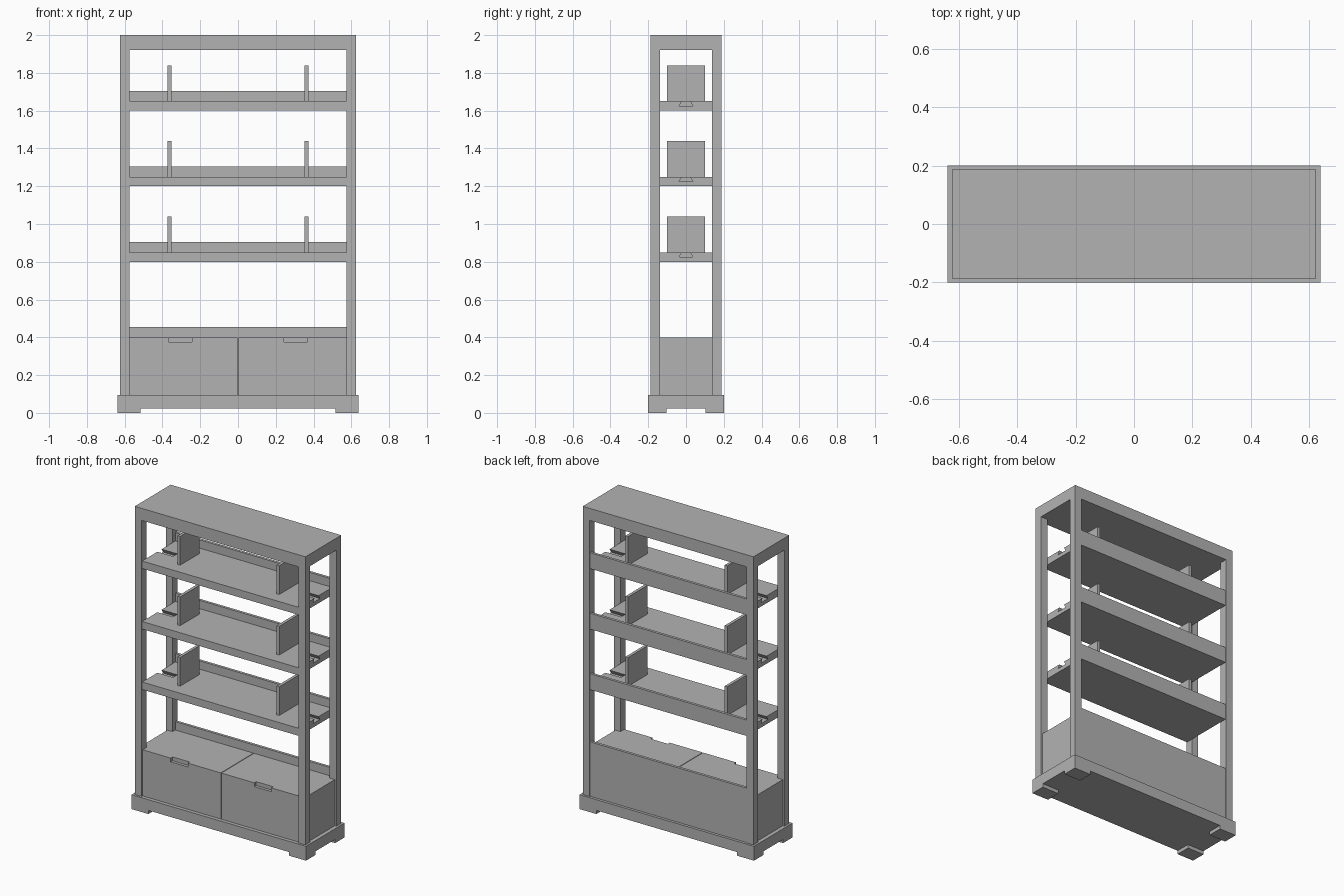
import bpy, bmesh

if "Cube" in bpy.data.objects:
    bpy.data.objects.remove(bpy.data.objects["Cube"])

HX, HY = 0.624, 0.187      # outer half size of the frame
IX, IY = 0.574, 0.137      # inner faces of the posts

grey = bpy.data.materials.new("dark_grey")
grey.diffuse_color = (0.45, 0.45, 0.45, 1)
grey.use_nodes = True
grey.node_tree.nodes["Principled BSDF"].inputs["Base Color"].default_value = grey.diffuse_color


def finish(name, bm):
    bmesh.ops.recalc_face_normals(bm, faces=bm.faces[:])
    me = bpy.data.meshes.new(name)
    bm.to_mesh(me)
    bm.free()
    me.materials.append(grey)
    ob = bpy.data.objects.new(name, me)
    bpy.context.collection.objects.link(ob)
    return ob


def box(name, x0, x1, y0, y1, z0, z1):
    bm = bmesh.new()
    bmesh.ops.create_cube(bm, size=1)
    for v in bm.verts:
        v.co.x = x1 if v.co.x > 0 else x0
        v.co.y = y1 if v.co.y > 0 else y0
        v.co.z = z1 if v.co.z > 0 else z0
    return finish(name, bm)


def mirror(ob, x=True, y=False):
    m = ob.modifiers.new("mirror", 'MIRROR')
    m.use_axis = (x, y, False)
    m.use_mirror_merge = False
    return ob


def prism_x(name, profile, x0, x1):
    """Extrude a (y, z) profile along x."""
    bm = bmesh.new()
    f = bm.faces.new([bm.verts.new((x0, y, z)) for y, z in profile])
    r = bmesh.ops.extrude_face_region(bm, geom=[f])
    for v in r["geom"]:
        if isinstance(v, bmesh.types.BMVert):
            v.co.x = x1
    return finish(name, bm)


def subtract(ob, cutter):
    cutter.hide_render = True
    cutter.display_type = 'WIRE'
    b = ob.modifiers.new("cut", 'BOOLEAN')
    b.object = cutter
    b.operation = 'DIFFERENCE'
    b.solver = 'EXACT'


# plinth with four corner feet
box("plinth", -0.638, 0.638, -0.201, 0.201, 0.024, 0.095)
mirror(box("foot", 0.515, 0.638, 0.103, 0.201, 0, 0.024), y=True)

# corner posts and top
mirror(box("corner_post", IX, HX, IY, HY, 0.095, 1.92), y=True)
box("top_panel", -HX, HX, -HY, HY, 1.92, 2.0)

# lower cabinet: two drawers with finger notches, end panels, back board
drawer = box("drawer", 0.002, IX, -0.177, 0.165, 0.095, 0.40)
subtract(drawer, box("notch_cutter", 0.243, 0.368, -0.25, -0.157, 0.375, 0.45))
mirror(drawer)
mirror(box("end_panel", IX, 0.612, -IY, IY, 0.095, 0.40))
box("cabinet_back", -IX, IX, 0.165, 0.183, 0.095, 0.455)

# shelves with back rail, dovetail sockets in the ends and bookends
for i in range(3):
    z = 0.80 + 0.4 * i
    t = z + 0.05
    shelf = box(f"shelf_{i+1}", -IX, IX, -0.182, 0.165, z, t)
    box(f"shelf_back_{i+1}", -IX, IX, 0.165, 0.183, z, z + 0.105)
    groove = [(-0.036, t - 0.024), (0.036, t - 0.024), (0.022, t),
              (0.022, t + 0.01), (-0.022, t + 0.01), (-0.022, t)]
    for side in (-1, 1):
        subtract(shelf, prism_x(f"groove_cutter_{i+1}", groove, side * 0.46, side * 0.6))
    mirror(box(f"bookend_{i+1}", 0.353, 0.372, -0.1, 0.1, t, t + 0.19))
